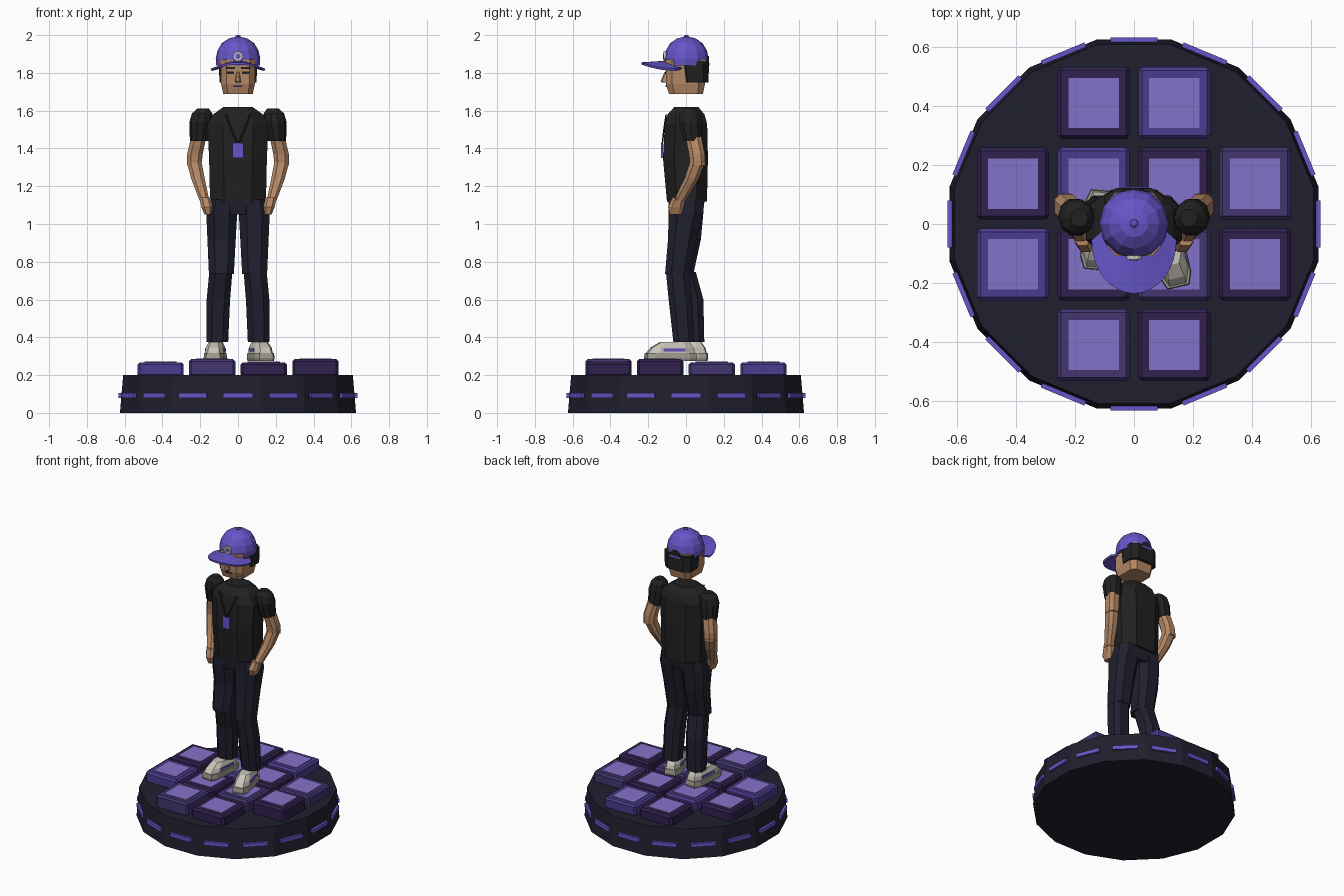
import bpy, bmesh, math
from mathutils import Matrix, Vector

if "Cube" in bpy.data.objects:
    bpy.data.objects.remove(bpy.data.objects["Cube"])


def mat(name, hexcol):
    lin = []
    for i in (0, 2, 4):
        c = int(hexcol[i:i + 2], 16) / 255
        lin.append(c / 12.92 if c <= 0.04045 else ((c + 0.055) / 1.055) ** 2.4)
    m = bpy.data.materials.new(name)
    m.diffuse_color = (*lin, 1)
    m.use_nodes = True
    m.node_tree.nodes["Principled BSDF"].inputs["Base Color"].default_value = m.diffuse_color
    return m


SKIN = mat("skin", "B58865")
BLACK = mat("black_cloth", "212121")
NAVY = mat("navy", "20202F")
PURPLE = mat("purple", "6655C8")
LAVENDER = mat("lavender", "8472C8")
TILE_BRIGHT = mat("tile_bright", "4C3B8E")
TILE_MEDIUM = mat("tile_medium", "42356F")
TILE_DARK = mat("tile_dark", "30214E")
WHITE = mat("off_white", "C9C5B8")
GREY = mat("warm_grey", "A29E92")


def finish(name, bm, material):
    bmesh.ops.recalc_face_normals(bm, faces=bm.faces)
    me = bpy.data.meshes.new(name)
    bm.to_mesh(me)
    bm.free()
    me.materials.append(material)
    ob = bpy.data.objects.new(name, me)
    bpy.context.collection.objects.link(ob)
    return ob


def chamfered(c):
    """Unit square outline with cut corners."""
    return [(1, -c), (1, c), (c, 1), (-c, 1), (-1, c), (-1, -c), (-c, -1), (c, -1)]


def circle(n, phase=0.0, r=1.0):
    return [(r * math.cos(math.tau * (i + phase) / n), r * math.sin(math.tau * (i + phase) / n))
            for i in range(n)]


def loft(name, outline, sections, material):
    """Skin through horizontal sections (x, y, z, half width, half depth)."""
    bm = bmesh.new()
    rings = [[bm.verts.new((x + u * rx, y + v * ry, z)) for u, v in outline]
             for x, y, z, rx, ry in sections]
    n = len(outline)
    for a, b in zip(rings, rings[1:]):
        for i in range(n):
            bm.faces.new((a[i], a[(i + 1) % n], b[(i + 1) % n], b[i]))
    bm.faces.new(rings[0])
    bm.faces.new(rings[-1])
    return finish(name, bm, material)


def box(name, loc, size, material, rot=None, bevel=0.0):
    bm = bmesh.new()
    m = Matrix.Translation(loc) @ (rot or Matrix()) @ Matrix.Diagonal((*size, 1))
    bmesh.ops.create_cube(bm, size=1, matrix=m)
    if bevel:
        bmesh.ops.bevel(bm, geom=bm.edges[:], offset=bevel, segments=1, affect='EDGES')
    return finish(name, bm, material)


def disc(name, loc, r, depth, material):
    """Thin disc facing front or back."""
    bm = bmesh.new()
    m = Matrix.Translation(loc) @ Matrix.Rotation(math.pi / 2, 4, 'X')
    bmesh.ops.create_cone(bm, cap_ends=True, segments=12, radius1=r, radius2=r, depth=depth, matrix=m)
    return finish(name, bm, material)


# Sixteen-sided pedestal with light strips
loft("pedestal", circle(16, 0.5, 1 / math.cos(math.pi / 16)),
     [(0, 0, 0, .625, .625), (0, 0, .2, .608, .608)], NAVY)
for i in range(16):
    r = Matrix.Rotation(math.tau * i / 16, 4, 'Z')
    box("light_strip", r @ Vector((.62, 0, .093)), (.024, .16, .026), PURPLE, r)

# Floor tiles: four by four without corners
for i in range(4):
    for j in range(4):
        if i in (0, 3) and j in (0, 3):
            continue
        x, y = (i - 1.5) * .273, (j - 1.5) * .273
        top = .285 if (i, j) in ((1, 0), (3, 1)) else .268
        m = TILE_DARK if (i + j) % 2 == 0 else TILE_BRIGHT if i < j else TILE_MEDIUM
        box("floor_tile", (x, y, (top + .19) / 2), (.244, .244, top - .19), m, bevel=.012)
        box("tile_panel", (x, y, top + .001), (.17, .17, .006), LAVENDER)

# Legs and shoes; the right foot steps forward
BODY = chamfered(.5)
for s, side, dy, turn, fx, fy in ((-1, "left", .06, -5, -.12, -.02), (1, "right", 0, 13, .12, -.082)):
    loft(side + "_thigh", BODY, [(s * .088, dy * .3 - .045, .735, .066, .066),
                                 (s * .087, dy * .4 - .02, .92, .075, .075),
                                 (s * .086, 0, 1.06, .082, .092),
                                 (s * .08, .002, 1.13, .075, .095)], NAVY)
    loft(side + "_shin", BODY, [(s * .11, dy * .9 - .012, .375, .058, .055),
                                (s * .104, dy - .03, .6, .062, .062),
                                (s * .091, dy * .6 - .045, .745, .061, .061)], NAVY)
    place = Matrix.Translation((fx, fy, 0)) @ Matrix.Rotation(math.radians(turn), 4, 'Z')
    shoe = [loft(side + "_sole", chamfered(.7), [(0, 0, .275, .05, .13), (0, 0, .29, .054, .135),
                                                 (0, 0, .318, .051, .132)], GREY),
            loft(side + "_shoe", chamfered(.6), [(0, 0, .316, .049, .128), (0, .008, .345, .046, .112),
                                                 (0, .022, .374, .034, .078)], WHITE)]
    for e in (-1, 1):
        shoe.append(box(side + "_shoe_stripe", (e * .048, .01, .333), (.006, .12, .016), PURPLE))
    for ob in shoe:
        ob.matrix_world = place

# Hips and shirt
loft("hips", BODY, [(0, 0, 1.05, .12, .085), (0, .002, 1.13, .15, .098)], NAVY)
loft("shirt", BODY, [(0, .005, 1.12, .148, .106), (0, -.003, 1.35, .153, .119), (0, 0, 1.53, .162, .112),
                     (0, 0, 1.58, .132, .098), (0, .002, 1.62, .076, .063)], BLACK)

# Arms with elbows out and hands at the hips
for s, side in ((-1, "left"), (1, "right")):
    loft(side + "_sleeve", circle(10), [(s * .205, .035, 1.44, .05, .052), (s * .195, .022, 1.54, .062, .064),
                                        (s * .19, .02, 1.585, .054, .056), (s * .185, .02, 1.612, .03, .03)], BLACK)
    loft(side + "_upper_arm", BODY, [(s * .232, .062, 1.31, .038, .041), (s * .228, .058, 1.37, .041, .042),
                                     (s * .208, .04, 1.46, .04, .042)], SKIN)
    loft(side + "_forearm", BODY, [(s * .178, -.033, 1.125, .026, .032), (s * .212, .03, 1.24, .036, .038),
                                   (s * .232, .062, 1.33, .039, .041)], SKIN)
    loft(side + "_hand", BODY, [(s * .158, -.055, 1.05, .02, .03), (s * .163, -.053, 1.09, .031, .042),
                                (s * .175, -.036, 1.14, .029, .036)], SKIN)
    # Lanyard cord
    loft(side + "_lanyard_cord", BODY, [(0, -.126, 1.42, .005, .004), (s * .035, -.117, 1.5, .005, .004),
                                        (s * .065, -.105, 1.58, .005, .004)], BLACK)
box("lanyard_badge", (0, -.127, 1.39), (.056, .01, .08), PURPLE)

# Head and hair
loft("head", chamfered(.68), [(0, 0, 1.688, .078, .09), (0, -.003, 1.74, .089, .103),
                              (0, 0, 1.87, .092, .108)], SKIN)
loft("hair", chamfered(.6), [(0, .05, 1.75, .098, .07), (0, .043, 1.86, .102, .078)], BLACK)
loft("nose", BODY, [(0, -.108, 1.748, .014, .02), (0, -.116, 1.758, .015, .018),
                    (0, -.106, 1.805, .007, .007)], SKIN)
box("mouth", (0, -.103, 1.73), (.045, .009, .009), TILE_DARK)
for s in (-1, 1):
    box("eye", (s * .04, -.106, 1.8), (.036, .009, .013), BLACK)
    box("eyebrow", (s * .04, -.108, 1.826), (.048, .009, .011), BLACK)

# Cap crown, button, front emblem and back opening
loft("cap_crown", circle(12), [(0, .002, z, r, r) for r, z in
     ((.115, 1.84), (.118, 1.875), (.109, 1.918), (.086, 1.957), (.048, 1.983), (.012, 1.991))], PURPLE)
loft("cap_button", circle(8), [(0, .002, 1.988, .015, .015), (0, .002, 1.996, .013, .013),
                               (0, .002, 2.0, .006, .006)], PURPLE)
disc("emblem_ring", (0, -.113, 1.888), .026, .014, WHITE)
disc("emblem_centre", (0, -.12, 1.888), .014, .006, PURPLE)
disc("cap_back_opening", (0, .117, 1.855), .034, .01, BLACK)
box("cap_back_strap", (0, .12, 1.846), (.08, .009, .014), PURPLE)

# Curved brim, drooping at the sides
bm = bmesh.new()
rows = []
for k in range(17):
    a = math.pi * (k / 16 - .5)
    sn, cs = math.sin(a), math.cos(a)
    row = []
    for t in (0, .5, 1):
        x = sn * (.108 + .034 * t)
        y = -.025 - .085 * cs - t * (.03 + .095 * cs)
        row.append(bm.verts.new((x, y, 1.858 - .034 * sn * sn - .008 * t)))
    rows.append(row)
for p, q in zip(rows, rows[1:]):
    for t in range(2):
        bm.faces.new((p[t], q[t], q[t + 1], p[t + 1]))
brim = finish("cap_brim", bm, PURPLE)
solid = brim.modifiers.new("thickness", 'SOLIDIFY')
solid.thickness = .012
solid.offset = 0
